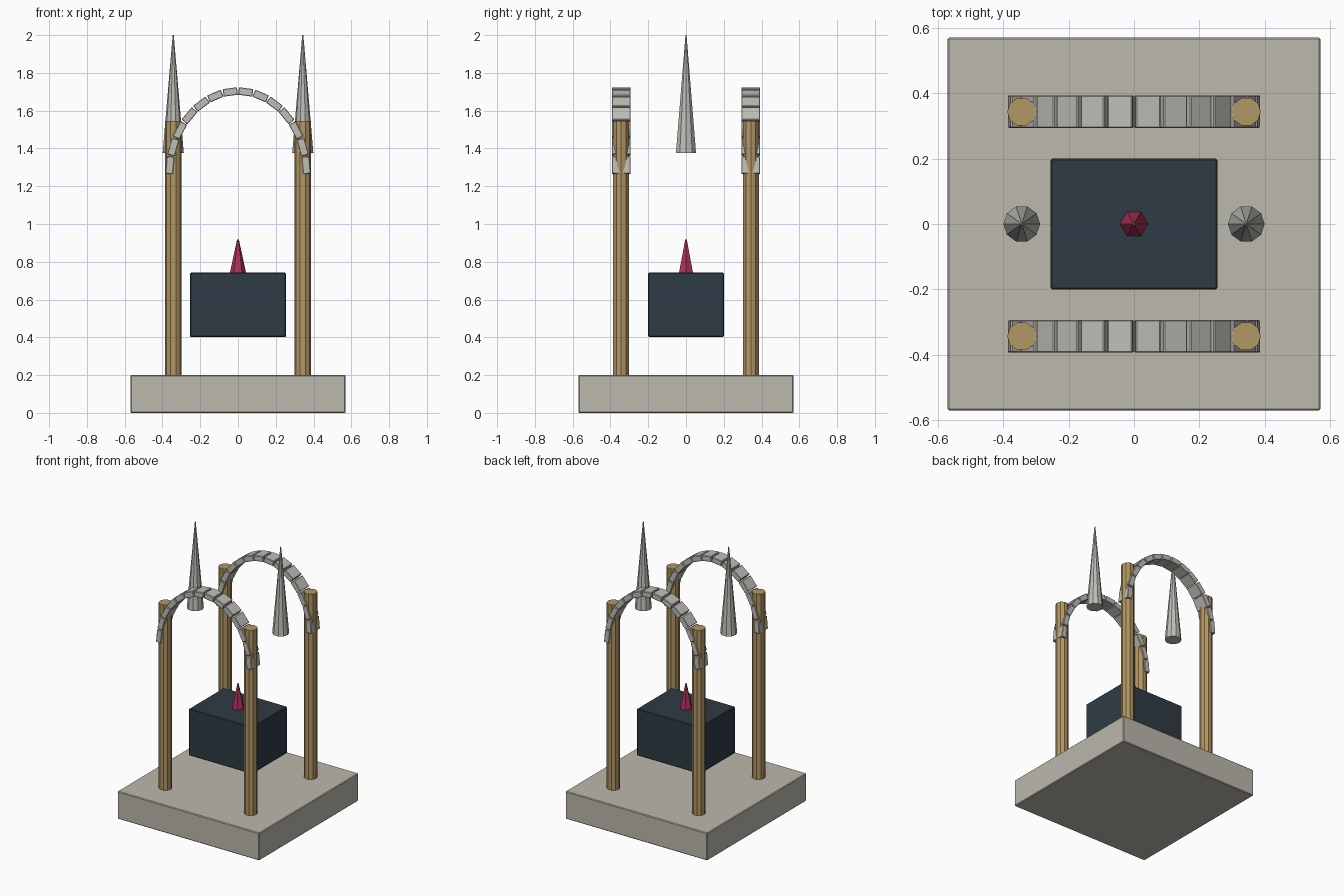
import bpy
from math import sin, cos, pi, atan2, hypot

if "Cube" in bpy.data.objects:
    bpy.data.objects.remove(bpy.data.objects["Cube"])


def material(name, rgb):
    m = bpy.data.materials.new(name)
    m.diffuse_color = (*rgb, 1)
    m.use_nodes = True
    m.node_tree.nodes["Principled BSDF"].inputs["Base Color"].default_value = m.diffuse_color
    return m


stone = material("stone", (0.50, 0.48, 0.42))
pale_stone = material("pale_stone", (0.52, 0.51, 0.47))
wood = material("wood", (0.45, 0.31, 0.13))
slate = material("slate", (0.028, 0.044, 0.058))
crimson = material("crimson", (0.42, 0.03, 0.09))


def box(name, loc, size, mat, bevel=0.005, tilt=0):
    bpy.ops.mesh.primitive_cube_add(size=1, location=loc, rotation=(0, tilt, 0))
    o = bpy.context.object
    o.name = name
    o.scale = size
    bpy.ops.object.transform_apply(location=False, rotation=False, scale=True)
    b = o.modifiers.new("bevel", 'BEVEL')
    b.width, b.segments = bevel, 1
    o.data.materials.append(mat)
    return o


def cone(name, x, y, z0, z1, r0, r1, sides, mat):
    # rotated so that a corner lies on the x axis
    bpy.ops.mesh.primitive_cone_add(vertices=sides, radius1=r0, radius2=r1, depth=z1 - z0,
                                    location=(x, y, (z0 + z1) / 2), rotation=(0, 0, pi / 2))
    o = bpy.context.object
    o.name = name
    o.data.materials.append(mat)
    return o


C = 0.343  # offset of columns, arches and spires from the centre

# Plinth, floating chest and its finial
box("base_slab", (0, 0, 0.1), (1.14, 1.14, 0.2), stone)
box("chest", (0, 0, 0.572), (0.51, 0.40, 0.34), slate)
cone("chest_finial", 0, 0, 0.74, 0.917, 0.043, 0.005, 6, crimson)

# Four columns and two side spires
for sx in (-1, 1):
    for sy in (-1, 1):
        cone("column", sx * C, sy * C, 0.2, 1.545, 0.0445, 0.0445, 10, wood)
    cone("spire", sx * C, 0, 1.375, 2.0, 0.056, 0.003, 10, pale_stone)

# Front and back arches of separate stones on a half ellipse
A, B, Z0, N = 0.363, 0.44, 1.262, 14
for sy in (-1, 1):
    for i in range(N):
        t = (i + 0.5) * pi / N
        dx, dz = -A * sin(t), B * cos(t)
        length = hypot(dx, dz) * pi / N * 0.93
        box("arch_stone", (A * cos(t), sy * C, Z0 + B * sin(t)),
            (length, 0.1, 0.04), pale_stone, 0.003, -atan2(dz, dx))
